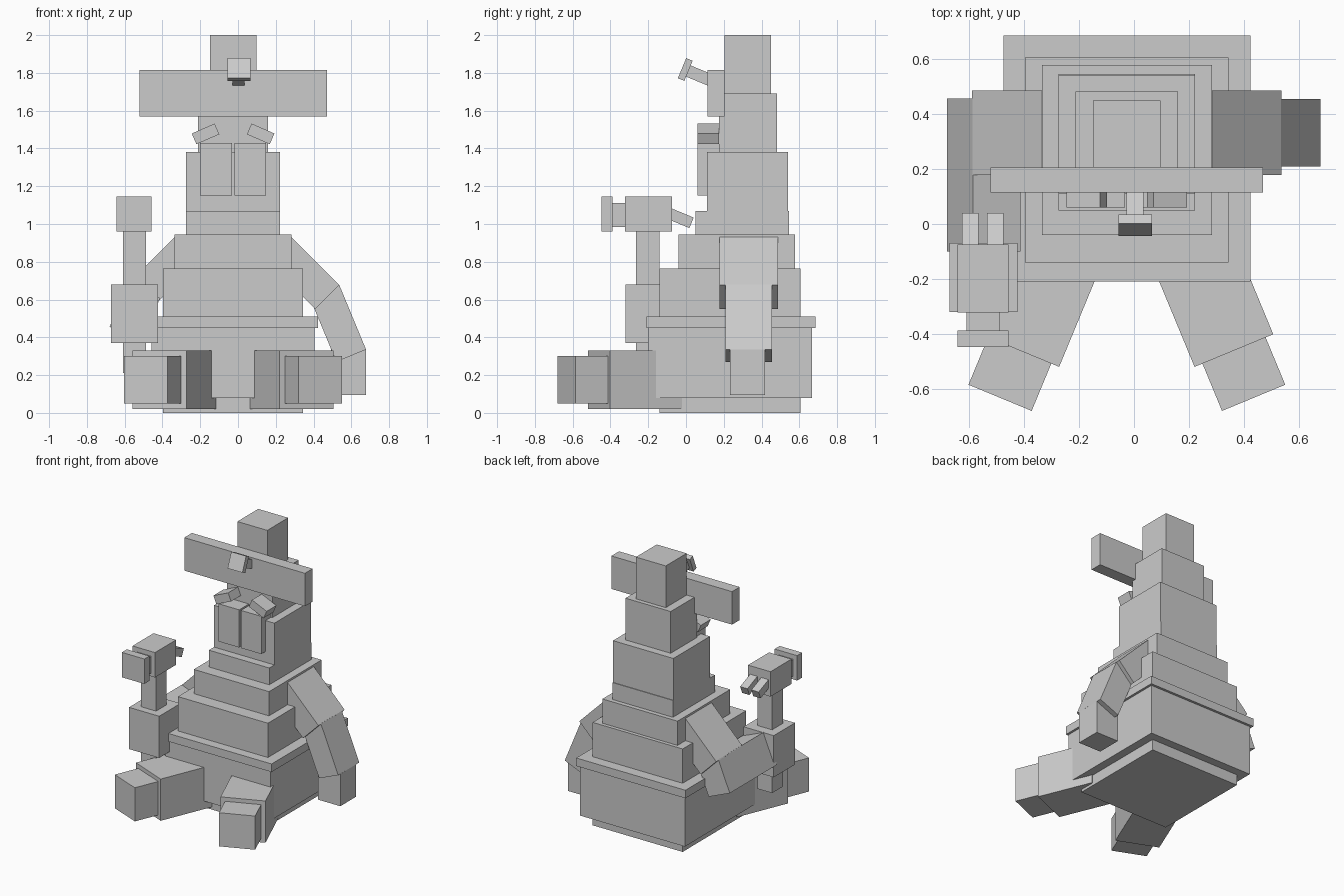
import bpy
from math import radians
from mathutils import Euler, Vector

if "Cube" in bpy.data.objects:
    bpy.data.objects.remove(bpy.data.objects["Cube"])

MID = -0.026   # x of the body's plane of symmetry
TILT = 22.5

grey = bpy.data.materials.new("plain_grey")
grey.use_nodes = True
colour = (0.6, 0.6, 0.6, 1)
grey.diffuse_color = colour
grey.node_tree.nodes["Principled BSDF"].inputs["Base Color"].default_value = colour


def block(name, centre, size, rot=(0, 0, 0)):
    """Box from its centre, size and rotation in degrees."""
    bpy.ops.mesh.primitive_cube_add(size=1)
    ob = bpy.context.object
    ob.name = name
    ob.data.materials.append(grey)
    turn = Euler([radians(a) for a in rot]).to_matrix()
    for v in ob.data.vertices:
        v.co = turn @ Vector(c * s for c, s in zip(v.co, size)) + Vector(centre)
    return ob


def span(name, x, y, z):
    """Upright box from its extents along each axis."""
    lims = (x, y, z)
    return block(name, [(a + b) / 2 for a, b in lims], [b - a for a, b in lims])


def pair(name, off, y, z, size, rot=(0, 0, 0)):
    """Left and right copies mirrored about the body's middle."""
    rx, ry, rz = rot
    block("left_" + name, (MID + off, y, z), size, rot)
    block("right_" + name, (MID - off, y, z), size, (rx, -ry, -rz))


# Stepped body, head and hat: half width, y range, z range
tiers = [
    ("base", 0.37, (-0.14, 0.605), (0, 0.08)),
    ("belly", 0.432, (-0.2, 0.667), (0.08, 0.45)),
    ("belt", 0.449, (-0.21, 0.685), (0.45, 0.51)),
    ("waist", 0.37, (-0.14, 0.605), (0.51, 0.765)),
    ("ribs", 0.309, (-0.04, 0.578), (0.765, 0.945)),
    ("collar", 0.248, (0.05, 0.545), (0.945, 1.07)),
    ("chest", 0.248, (0.11, 0.54), (1.07, 1.38)),
    ("head", 0.186, (0.175, 0.482), (1.38, 1.69)),
    ("hat_crown", 0.123, (0.205, 0.45), (1.69, 2.0)),
    ("hat_brim", 0.496, (0.115, 0.205), (1.57, 1.815)),
]
for name, half, y, z in tiers:
    span(name, (MID - half, MID + half), y, z)

# Face
pair("beard_panel", 0.091, 0.118, 1.29, (0.168, 0.115, 0.28))
pair("eyebrow", 0.146, 0.118, 1.477, (0.132, 0.115, 0.062), (0, 23.5, 0))

# Hat badge on a short tilted stem
block("badge", (0.005, -0.004, 1.818), (0.122, 0.037, 0.115), (-TILT, 0, 0))
block("badge_stem", (0.003, 0.07, 1.786), (0.062, 0.16, 0.064), (-TILT, 0, 0))

# Arms
pair("upper_arm", 0.37, 0.332, 0.742, (0.365, 0.308, 0.18), (0, 45, 0))
block("left_forearm", (0.528, 0.332, 0.475), (0.17, 0.247, 0.373), (0, -TILT, 0))
span("left_hand", (0.493, 0.678), (0.233, 0.418), (0.095, 0.335))
block("right_forearm", (-0.546, 0.178, 0.532), (0.188, 0.557, 0.244), (0, TILT, 0))
span("right_hand", (-0.672, -0.424), (-0.32, -0.07), (0.37, 0.68))

# Held hammer
span("hammer_handle", (-0.61, -0.488), (-0.265, -0.14), (0.21, 0.97))
span("hammer_head", (-0.642, -0.457), (-0.322, -0.075), (0.96, 1.145))
span("hammer_neck", (-0.61, -0.488), (-0.4, -0.31), (0.985, 1.11))
span("hammer_face", (-0.642, -0.457), (-0.447, -0.388), (0.96, 1.145))
for side, x in (("right", -0.596), ("left", -0.504)):
    block("hammer_claw_" + side, (x, -0.04, 1.035), (0.06, 0.15, 0.06), (-TILT, 0, 0))

# Splayed legs
pair("thigh", 0.311, -0.271, 0.175, (0.31, 0.41, 0.31), (0, 0, TILT))
pair("foot", 0.423, -0.54, 0.175, (0.249, 0.2, 0.25), (0, 0, TILT))
